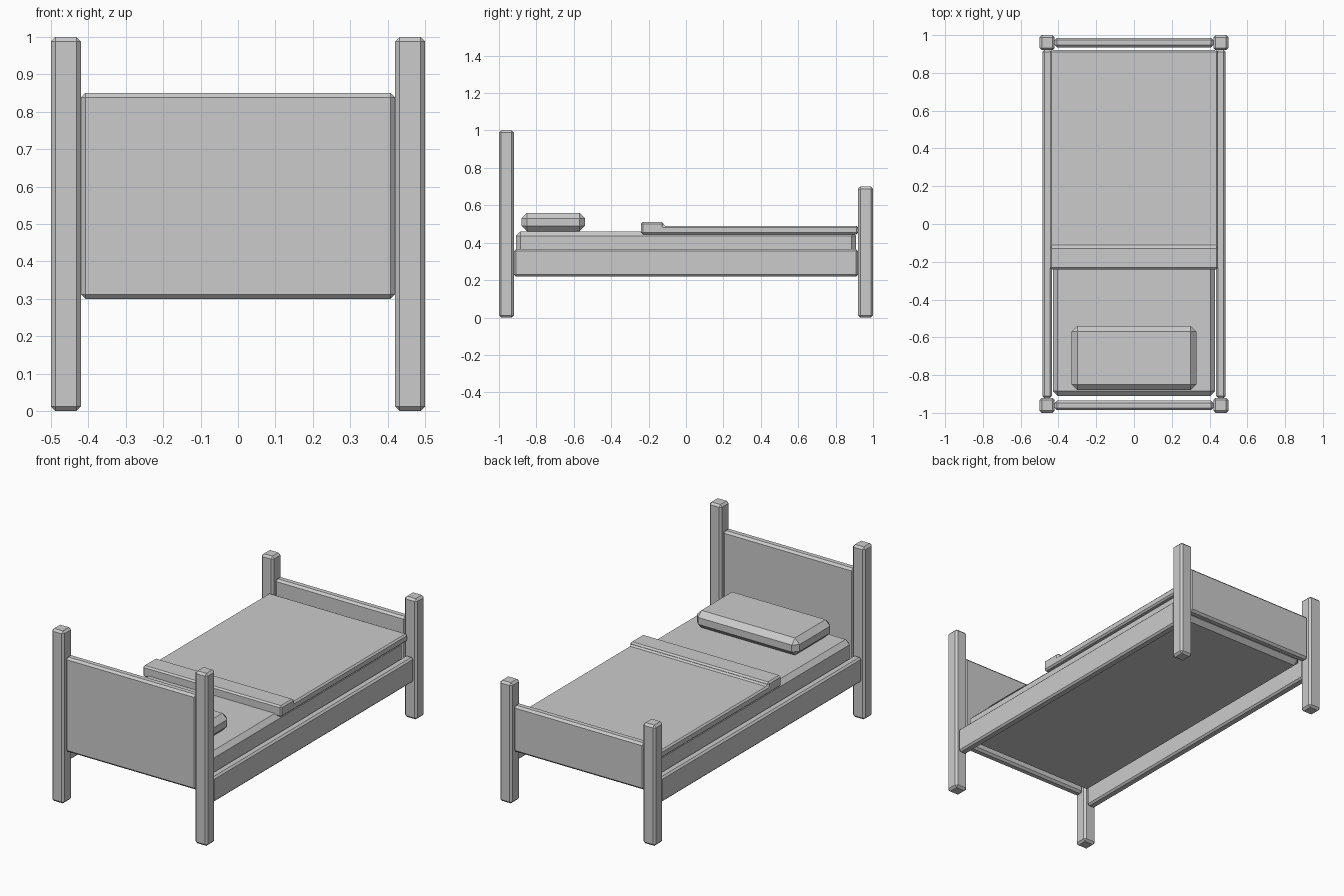
import bpy
import bmesh

# Remove the default cube
cube = bpy.data.objects.get("Cube")
if cube:
    bpy.data.objects.remove(cube, do_unlink=True)

grey = bpy.data.materials.new("plain grey")
grey.use_nodes = True
COLOUR = (0.6, 0.6, 0.6, 1)
grey.diffuse_color = COLOUR
grey.node_tree.nodes["Principled BSDF"].inputs["Base Color"].default_value = COLOUR


def prism(name, profile, x0, x1, bevel):
    """Extrude a (y, z) outline along x and chamfer every edge."""
    bm = bmesh.new()
    face = bm.faces.new([bm.verts.new((x0, y, z)) for y, z in profile])
    grown = bmesh.ops.extrude_face_region(bm, geom=[face])["geom"]
    tip = [v for v in grown if isinstance(v, bmesh.types.BMVert)]
    bmesh.ops.translate(bm, verts=tip, vec=(x1 - x0, 0, 0))
    bmesh.ops.recalc_face_normals(bm, faces=bm.faces)
    bmesh.ops.bevel(bm, geom=bm.edges[:], offset=bevel, segments=1,
                    affect='EDGES', clamp_overlap=True)
    bmesh.ops.recalc_face_normals(bm, faces=bm.faces)
    mesh = bpy.data.meshes.new(name)
    bm.to_mesh(mesh)
    bm.free()
    mesh.materials.append(grey)
    obj = bpy.data.objects.new(name, mesh)
    bpy.context.collection.objects.link(obj)
    return obj


def box(name, x, y, z, bevel):
    outline = [(y[0], z[0]), (y[1], z[0]), (y[1], z[1]), (y[0], z[1])]
    return prism(name, outline, x[0], x[1], bevel)


# Posts and side rails, one of each per side
for side, s in (("left", 1), ("right", -1)):
    post_x = sorted((0.42 * s, 0.5 * s))
    rail_x = sorted((0.435 * s, 0.485 * s))
    box(side + "_head_post", post_x, (-1, -0.92), (0, 1), 0.012)
    box(side + "_foot_post", post_x, (0.92, 1), (0, 0.7), 0.012)
    box(side + "_rail", rail_x, (-0.92, 0.92), (0.22, 0.365), 0.01)

# End boards
box("headboard", (-0.42, 0.42), (-0.985, -0.935), (0.3, 0.85), 0.012)
box("footboard", (-0.42, 0.42), (0.935, 0.985), (0.3, 0.57), 0.012)

# Bedding
box("mattress", (-0.43, 0.43), (-0.91, 0.91), (0.3, 0.46), 0.025)
box("pillow", (-0.33, 0.33), (-0.88, -0.54), (0.46, 0.56), 0.03)

# Blanket with a raised folded strip at its top edge
blanket_outline = [(-0.24, 0.445), (0.92, 0.445), (0.92, 0.49),
                   (-0.12, 0.49), (-0.12, 0.51), (-0.24, 0.51)]
prism("blanket", blanket_outline, -0.445, 0.445, 0.009)
